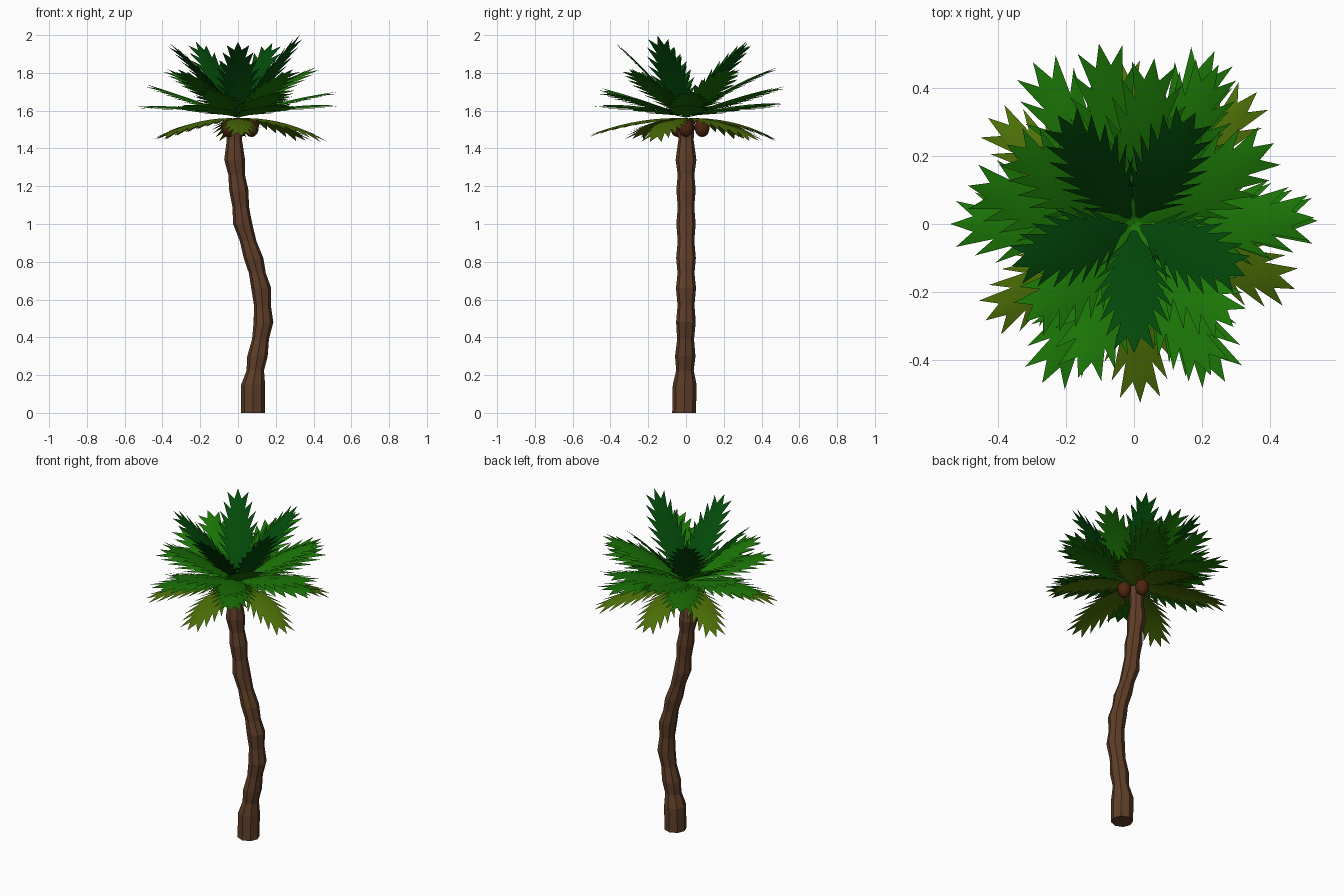
import bpy, bmesh, random
from math import sin, cos, pi, radians
from mathutils import Vector

random.seed(4)
cube = bpy.data.objects.get("Cube")
if cube:
    bpy.data.objects.remove(cube)


def material(name, rgb):
    m = bpy.data.materials.new(name)
    m.use_nodes = True
    m.diffuse_color = (*rgb, 1)
    m.node_tree.nodes["Principled BSDF"].inputs["Base Color"].default_value = (*rgb, 1)
    return m


bark = material("brown bark", (0.115, 0.049, 0.022))
shell = material("coconut brown", (0.075, 0.019, 0.005))
deep_green = material("deep green", (0.001, 0.068, 0.003))
leaf_green = material("leaf green", (0.011, 0.18, 0.002))
olive_green = material("olive green", (0.073, 0.16, 0.002))


def finish(name, bm, mat, smooth=False):
    mesh = bpy.data.meshes.new(name)
    bm.to_mesh(mesh)
    bm.free()
    mesh.materials.append(mat)
    for p in mesh.polygons:
        p.use_smooth = smooth
    ob = bpy.data.objects.new(name, mesh)
    bpy.context.collection.objects.link(ob)
    return ob


# Trunk: eight-sided rings along a swaying path, pinched between the knots
def build_trunk(sides=8):
    knots = [(0, .08, .063), (.15, .08, .063), (.3, .103, .054), (.48, .135, .052),
             (.66, .123, .053), (.82, .082, .052), (1, .025, .051),
             (1.18, .004, .051), (1.34, -.018, .055), (1.55, -.02, .047)]
    rings = []
    for i, (z, x, r) in enumerate(knots):
        rings.append((z, x, r))
        if 0 < i < len(knots) - 1:
            z2, x2, r2 = knots[i + 1]
            rings.append(((z + z2) / 2, (x + x2) / 2, min(r, r2) * .86))
    bm = bmesh.new()
    loops = []
    for z, x, r in rings:
        y = -.01 * max(0, 1 - z / .5)
        loops.append([bm.verts.new((x + r * cos(2 * pi * k / sides),
                                    y + r * sin(2 * pi * k / sides), z)) for k in range(sides)])
    for a, b in zip(loops, loops[1:]):
        for k in range(sides):
            n = (k + 1) % sides
            bm.faces.new((a[k], a[n], b[n], b[k]))
    bm.faces.new(loops[0][::-1])
    bm.faces.new(loops[-1])
    finish("trunk", bm, bark)


# Frond: arched sheet with forward-pointing teeth on both edges
def build_frond(name, angle, start, control, tip, width, mat, teeth=8):
    a = radians(angle)
    out, side = Vector((cos(a), sin(a))), Vector((-sin(a), cos(a)))

    def point(t, s):
        r, z = [(1 - t) ** 2 * p + 2 * t * (1 - t) * q + t * t * e
                for p, q, e in zip(start, control, tip)]
        xy = out * r + side * s
        return (xy.x, xy.y, z - abs(s) * .15)

    def half(t):
        return width * (.05 + .52 * sin(pi * min(1, t / .97)) ** 1.15)

    bm = bmesh.new()
    ts = [.88 * i / teeth for i in range(teeth + 1)]
    spine = [bm.verts.new(point(t, 0)) for t in ts]
    end = bm.verts.new(point(1, 0))
    for sign in (1, -1):
        def face(*verts):
            bm.faces.new(verts if sign < 0 else verts[::-1])
        edge = [bm.verts.new(point(t, sign * half(t))) for t in ts]
        for i in range(teeth):
            face(spine[i], edge[i], edge[i + 1], spine[i + 1])
            if i > 0:
                t = ts[i + 1]
                reach = half(t) + width * .52 * (1.1 - .5 * t)
                spike = bm.verts.new(point(min(t + .1, .97), sign * reach))
                face(edge[i], spike, edge[i + 1])
        face(spine[-1], edge[-1], end)
    bmesh.ops.recalc_face_normals(bm, faces=bm.faces)
    finish(name, bm, mat, True)


# Crown layers: name, colour, start, control, half width, then (direction, tip radius, tip height)
layers = [
    ("top_frond", deep_green, (.015, 1.57), (.18, 1.8), .115,
     [(270, .38, 1.965), (335, .36, 2.0), (61, .375, 1.96), (125, .39, 1.965), (199, .38, 1.955)]),
    ("upper_frond", leaf_green, (.01, 1.57), (.22, 1.74), .125,
     [(30, .475, 1.83), (83, .49, 1.83), (148, .44, 1.82), (222, .43, 1.82), (314, .42, 1.82)]),
    ("middle_frond", leaf_green, (0, 1.57), (.25, 1.665), .13,
     [(2, .53, 1.7), (62, .53, 1.72), (101, .54, 1.73), (167, .5, 1.74), (250, .48, 1.72),
      (297, .5, 1.7)]),
    ("lower_frond", leaf_green, (0, 1.565), (.26, 1.64), .13,
     [(1, .54, 1.63), (65, .56, 1.64), (122, .56, 1.63), (180, .54, 1.62), (240, .54, 1.63),
      (300, .535, 1.63)]),
    ("drooping_frond", olive_green, (0, 1.56), (.27, 1.57), .115,
     [(338, .51, 1.435), (272, .525, 1.465), (213, .52, 1.45), (144, .53, 1.45),
      (95, .49, 1.44), (47, .53, 1.44)]),
]
for name, mat, start, control, width, tips in layers:
    for i, (angle, *tip) in enumerate(tips):
        build_frond(f"{name}_{i + 1}", angle, start, control, tip, width, mat)

build_trunk()

# Coconuts hanging under the crown
for i, (x, y) in enumerate([(.072, .0), (.012, .085), (-.05, -.043)]):
    bm = bmesh.new()
    bmesh.ops.create_uvsphere(bm, u_segments=10, v_segments=7, radius=.04)
    for v in bm.verts:
        v.co = Vector((x, y, 1.51)) + Vector((v.co.x, v.co.y, v.co.z * 1.25))
    finish(f"coconut_{i + 1}", bm, shell, True)
